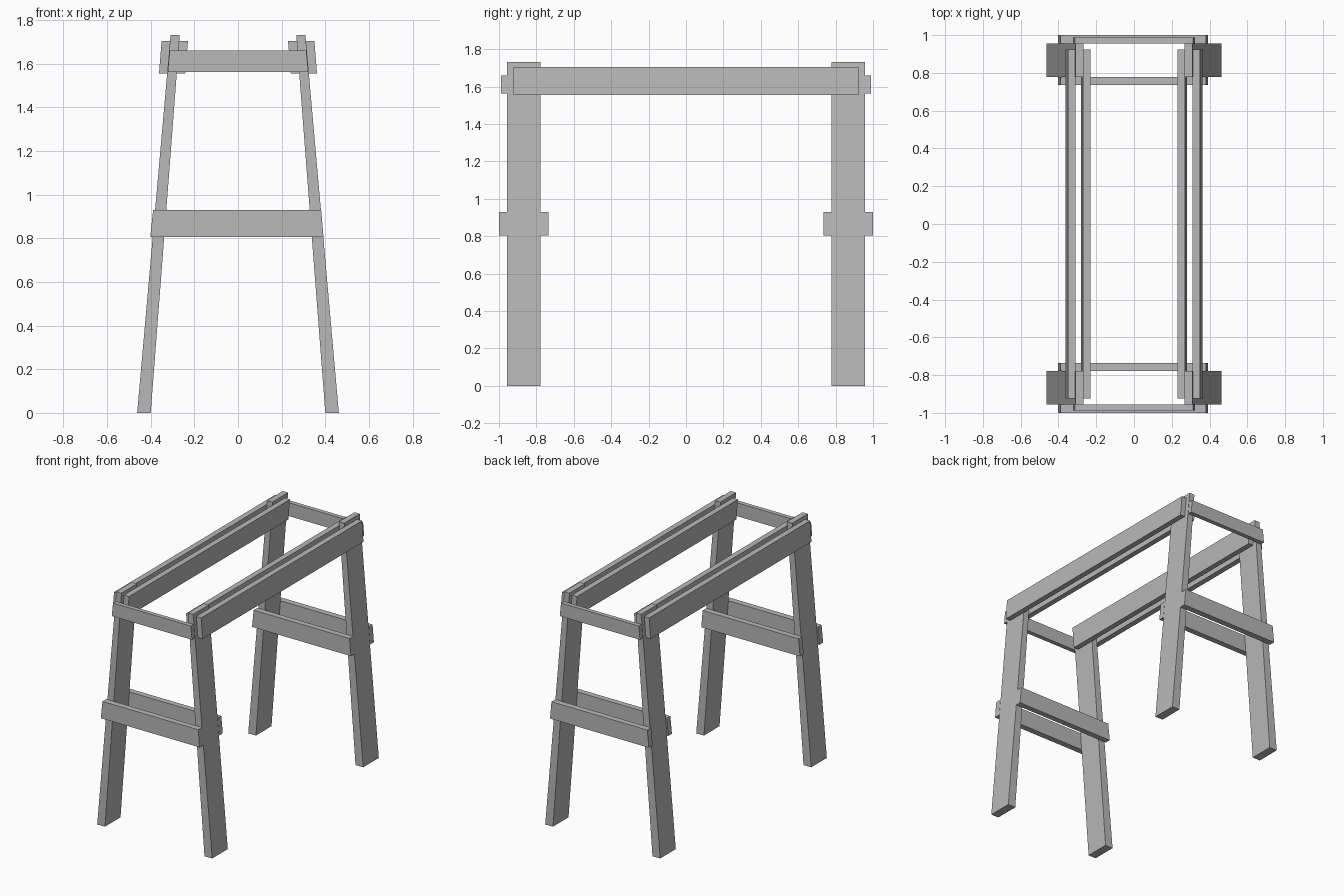
import bpy
import bmesh

cube = bpy.data.objects.get("Cube")
if cube:
    bpy.data.objects.remove(cube, do_unlink=True)

grey = bpy.data.materials.new("plain_grey")
grey.use_nodes = True
colour = (0.48, 0.48, 0.48, 1)
grey.diffuse_color = colour
grey.node_tree.nodes["Principled BSDF"].inputs["Base Color"].default_value = colour


def board(name, profile, y0, y1):
    """Extrude an x-z outline from y0 to y1."""
    bm = bmesh.new()
    face = bm.faces.new([bm.verts.new((x, y0, z)) for x, z in profile])
    ext = bmesh.ops.extrude_face_region(bm, geom=[face])
    verts = [v for v in ext["geom"] if isinstance(v, bmesh.types.BMVert)]
    bmesh.ops.translate(bm, verts=verts, vec=(0, y1 - y0, 0))
    bmesh.ops.recalc_face_normals(bm, faces=bm.faces)
    mesh = bpy.data.meshes.new(name)
    bm.to_mesh(mesh)
    bm.free()
    mesh.materials.append(grey)
    obj = bpy.data.objects.new(name, mesh)
    bpy.context.collection.objects.link(obj)
    return obj


# Half profiles on the +x side
LEG = [(0.40, 0), (0.462, 0), (0.309, 1.732), (0.267, 1.732)]
OUTER_RAIL = [(0.322, 1.555), (0.362, 1.555), (0.350, 1.705), (0.309, 1.705)]
INNER_RAIL = [(0.242, 1.555), (0.281, 1.555), (0.270, 1.705), (0.229, 1.705)]

# Crossbars with sloping ends
TOP_BAR = [(-0.322, 1.563), (0.322, 1.563), (0.313, 1.66), (-0.313, 1.66)]
MID_BAR = [(-0.402, 0.805), (0.392, 0.805), (0.381, 0.93), (-0.389, 0.93)]

# Legs and pairs of long rails clamping them
for side, sx in (("left", 1), ("right", -1)):
    def flip(profile):
        return [(sx * x, z) for x, z in profile]
    for end, sy in (("front", -1), ("back", 1)):
        board(f"{end}_{side}_leg", flip(LEG), sy * 0.777, sy * 0.956)
    board(f"{side}_outer_rail", flip(OUTER_RAIL), -0.923, 0.923)
    board(f"{side}_inner_rail", flip(INNER_RAIL), -0.923, 0.923)

# Crossbars at both ends
for end, sy in (("front", -1), ("back", 1)):
    board(f"{end}_top_crossbar", TOP_BAR, sy * 0.956, sy * 0.988)
    board(f"{end}_outer_crossbar", MID_BAR, sy * 0.956, sy * 1.0)
    board(f"{end}_inner_crossbar", MID_BAR, sy * 0.735, sy * 0.777)
